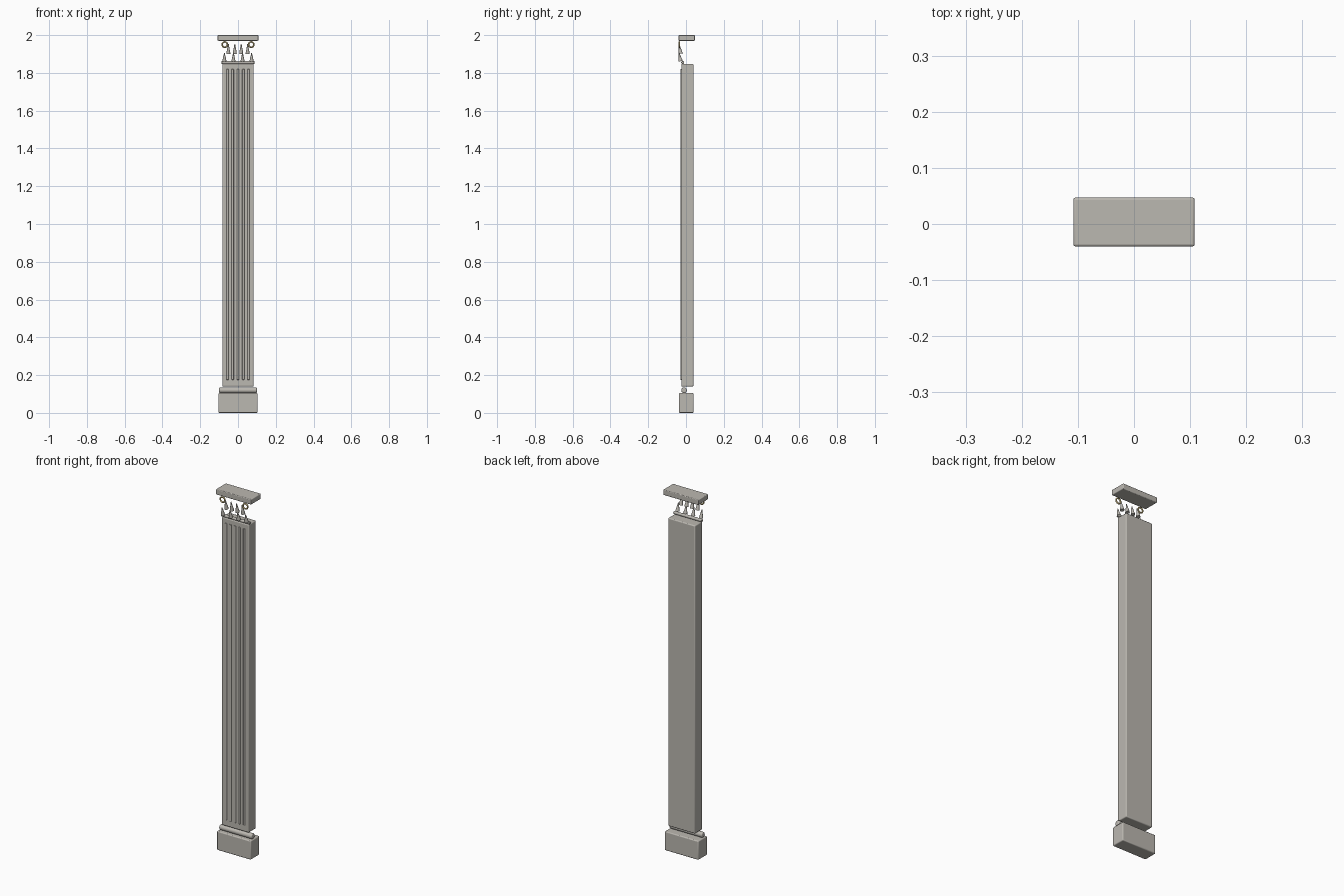
import bpy, math
from mathutils import Vector

cube = bpy.data.objects.get("Cube")
if cube:
    bpy.data.objects.remove(cube, do_unlink=True)


def material(name, colour):
    m = bpy.data.materials.new(name)
    m.use_nodes = True
    m.diffuse_color = (*colour, 1)
    m.node_tree.nodes["Principled BSDF"].inputs["Base Color"].default_value = (*colour, 1)
    return m


STONE = material("warm grey stone", (0.5, 0.48, 0.44))
GOLD = material("pale gold", (0.6, 0.48, 0.22))


def finish(name, mat, bevel=0):
    ob = bpy.context.object
    ob.name = name
    ob.data.materials.append(mat)
    if bevel:
        mod = ob.modifiers.new("soft edges", "BEVEL")
        mod.width, mod.segments = bevel, 3
    bpy.ops.object.shade_smooth_by_angle(angle=math.radians(40))
    return ob


def block(name, half_x, y0, y1, z0, z1, bevel):
    bpy.ops.mesh.primitive_cube_add(size=1, location=(0, (y0 + y1) / 2, (z0 + z1) / 2))
    bpy.context.object.scale = (2 * half_x, y1 - y0, z1 - z0)
    bpy.ops.object.transform_apply(location=False, rotation=False, scale=True)
    return finish(name, STONE, bevel)


def rod(name, start, end, radius, bevel=0, tip=None):
    a, b = Vector(start), Vector(end)
    axis = b - a
    bpy.ops.mesh.primitive_cone_add(
        vertices=24, radius1=radius, radius2=radius if tip is None else tip,
        depth=axis.length, location=(a + b) / 2,
        rotation=axis.to_track_quat("Z", "Y").to_euler())
    return finish(name, STONE, bevel)


# Base: plinth and rounded roll
block("plinth", 0.104, -0.037, 0.04, 0, 0.105, 0.005)
rod("base_roll", (-0.1, -0.01, 0.12), (0.1, -0.01, 0.12), 0.015, 0.005)

# Shaft with raised vertical reeds on the front
block("shaft", 0.083, -0.025, 0.04, 0.14, 1.847, 0.005)
for i in range(5):
    x = (i - 2) * 0.028
    rod(f"reed_{i + 1}", (x, -0.024, 0.175), (x, -0.024, 1.82), 0.006, 0.002)

# Neck bead above the shaft
rod("neck_bead", (-0.087, -0.018, 1.855), (0.087, -0.018, 1.855), 0.008, 0.003)

# Two rows of pointed leaves
for row, (spacing, z0, z1) in enumerate([(0.048, 1.862, 1.905), (0.034, 1.902, 1.952)]):
    for i in range(4):
        x = (i - 1.5) * spacing
        rod(f"leaf_row_{row + 1}_{i + 1}", (x, -0.028, z0), (x, -0.037, z1), 0.011, tip=0.002)

# Gold scroll rings under the slab
for side, x in (("left", 0.07), ("right", -0.07)):
    bpy.ops.mesh.primitive_torus_add(
        major_radius=0.014, minor_radius=0.004, major_segments=32, minor_segments=12,
        location=(x, -0.035, 1.95), rotation=(math.pi / 2, 0, 0))
    finish(f"scroll_ring_{side}", GOLD)

# Top slab
block("top_slab", 0.108, -0.04, 0.047, 1.97, 2.0, 0.004)
